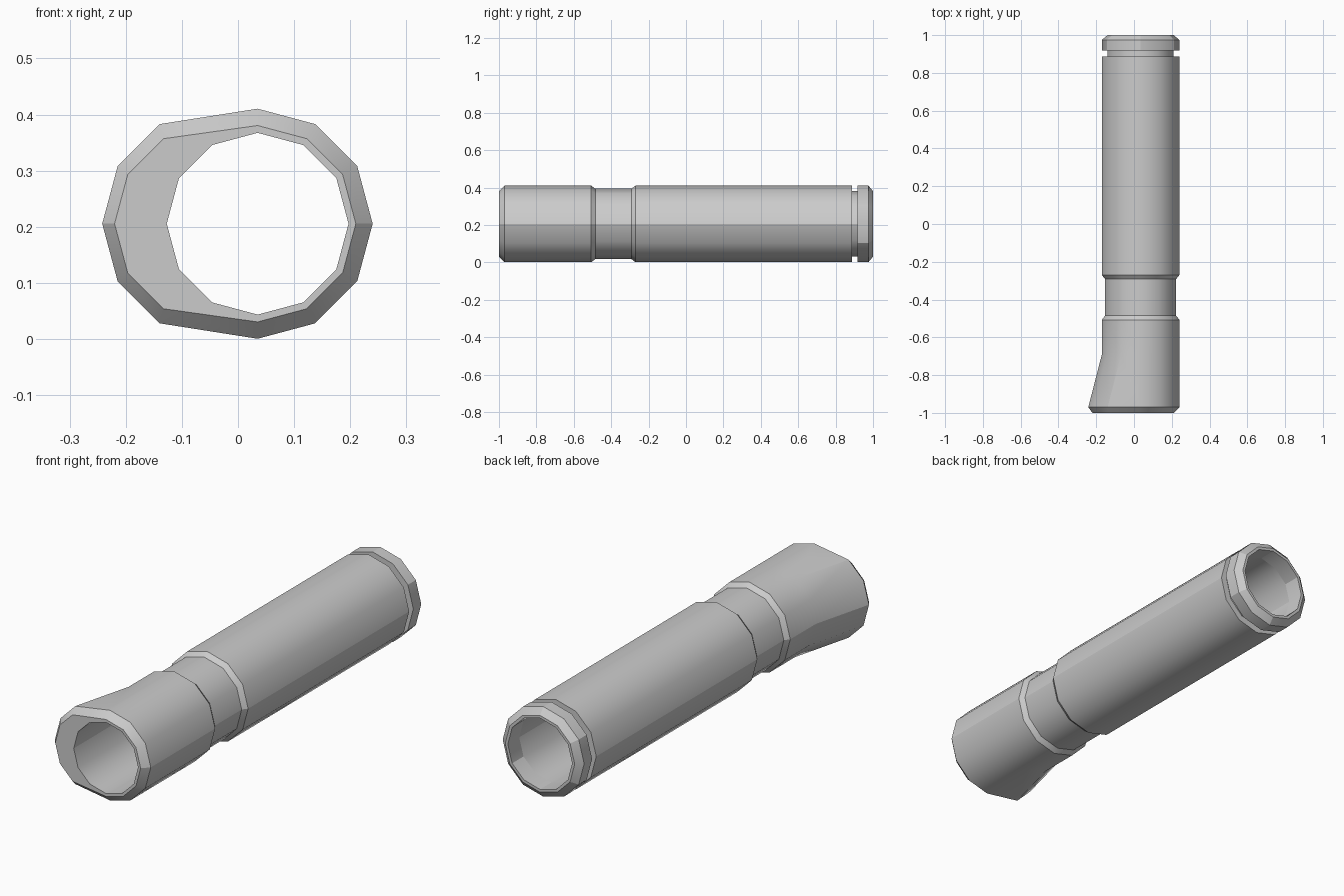
import bpy, bmesh, math

if "Cube" in bpy.data.objects:
    bpy.data.objects.remove(bpy.data.objects["Cube"])

SIDES = 12
CX, CZ = 0.035, 0.2055
R_OUT, R_RIM, R_NECK, R_BORE = 0.205, 0.175, 0.188, 0.162


def tube_part(name, profile, sharp_sides):
    """Loft 12-sided rings along y. Profile rows: (y, radius, left-side shift)."""
    bm = bmesh.new()
    rings = []
    for y, r, shift in profile:
        ring = []
        for i in range(SIDES):
            a = 2 * math.pi * i / SIDES
            x = CX + r * math.cos(a)
            if 4 <= i <= 8:          # left side swells out at the mouth
                x -= shift
            ring.append(bm.verts.new((x, y, CZ + r * math.sin(a))))
        rings.append(ring)
    for a, b in zip(rings, rings[1:]):
        for i in range(SIDES):
            j = (i + 1) % SIDES
            bm.faces.new((a[i], a[j], b[j], b[i])).smooth = True
    bm.normal_update()
    bmesh.ops.recalc_face_normals(bm, faces=bm.faces)
    # hard creases: profile corners plus chosen lengthwise edges
    for e in bm.edges:
        if len(e.link_faces) == 2 and e.calc_face_angle() > math.radians(31):
            e.smooth = False
    for a, b in zip(rings, rings[1:]):
        for i in sharp_sides:
            e = bm.edges.get((a[i], b[i]))
            if e:
                e.smooth = False
    me = bpy.data.meshes.new(name)
    bm.to_mesh(me)
    bm.free()
    ob = bpy.data.objects.new(name, me)
    bpy.context.collection.objects.link(ob)
    return ob


# Main tube: bore, flared mouth, recessed neck, long barrel, rear groove
tube_part("main_tube", [
    (0.918, R_BORE, 0), (-1.0, R_BORE, 0),
    (-1.0, R_RIM, 0.08), (-0.97, R_OUT, 0.072),
    (-0.69, R_OUT, 0), (-0.507, R_OUT, 0),
    (-0.485, R_NECK, 0), (-0.292, R_NECK, 0),
    (-0.27, R_OUT, 0), (0.888, R_OUT, 0),
    (0.888, R_RIM, 0), (0.918, R_RIM, 0),
], (0, 6))

# Rear collar with chamfered lip and paired flats
tube_part("rear_collar", [
    (0.918, R_RIM, 0), (0.918, R_OUT, 0), (0.975, R_OUT, 0),
    (1.0, R_RIM, 0), (1.0, R_BORE, 0), (0.918, R_BORE, 0),
], (1, 3, 5, 7, 9, 11))
